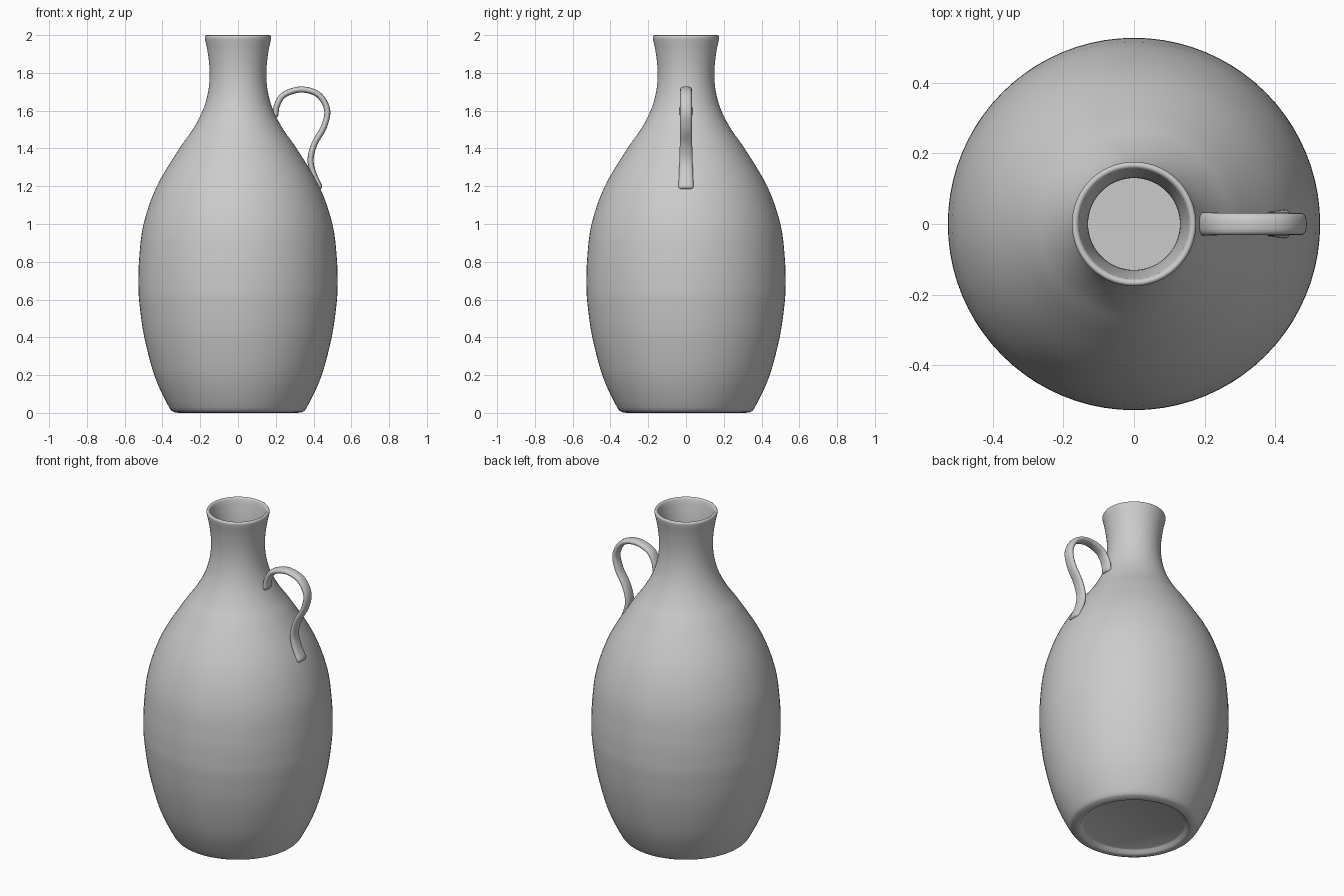
import bpy, bmesh, math
from mathutils import Vector

cube = bpy.data.objects.get("Cube")
if cube:
    bpy.data.objects.remove(cube, do_unlink=True)

clay = bpy.data.materials.new("grey clay")
clay.use_nodes = True
GREY = (0.6, 0.6, 0.6, 1)
clay.diffuse_color = GREY
clay.node_tree.nodes["Principled BSDF"].inputs["Base Color"].default_value = GREY


def spline(points, steps):
    """Smooth Catmull-Rom path through 2D points."""
    p = [Vector(q) for q in points]
    p = [2 * p[0] - p[1]] + p + [2 * p[-1] - p[-2]]
    out = []
    for a, b, c, d in zip(p, p[1:], p[2:], p[3:]):
        for i in range(steps):
            t = i / steps
            out.append(0.5 * (2 * b + (c - a) * t + (2 * a - 5 * b + 4 * c - d) * t * t
                              + (3 * b - a - 3 * c + d) * t ** 3))
    return out + [p[-2]]


def skin(name, rings):
    """Join closed rings of points into a capped smooth skin."""
    bm = bmesh.new()
    loops = [[bm.verts.new(co) for co in ring] for ring in rings]
    n = len(loops[0])
    for lo, hi in zip(loops, loops[1:]):
        for i in range(n):
            j = (i + 1) % n
            bm.faces.new((lo[i], lo[j], hi[j], hi[i]))
    bm.faces.new(loops[0][::-1])
    bm.faces.new(loops[-1])
    bmesh.ops.recalc_face_normals(bm, faces=bm.faces)
    mesh = bpy.data.meshes.new(name)
    bm.to_mesh(mesh)
    bm.free()
    mesh.materials.append(clay)
    obj = bpy.data.objects.new(name, mesh)
    bpy.context.collection.objects.link(obj)
    bpy.ops.object.select_all(action="DESELECT")
    obj.select_set(True)
    bpy.context.view_layer.objects.active = obj
    bpy.ops.object.shade_smooth_by_angle(angle=math.radians(50))
    return obj


def circle(r, z, sides=80):
    return [(r * math.cos(math.tau * i / sides), r * math.sin(math.tau * i / sides), z)
            for i in range(sides)]


# Vessel: recessed foot, outer wall, rounded lip, inner wall and floor
foot = [(0.28, 0.025), (0.29, 0.02), (0.3, 0.004), (0.315, 0)]
outer = spline([(0.335, 0.003), (0.365, 0.03), (0.44, 0.19), (0.496, 0.4), (0.522, 0.58),
                (0.527, 0.68), (0.523, 0.82), (0.5, 1.0), (0.43, 1.2), (0.31, 1.4),
                (0.24, 1.5), (0.187, 1.6), (0.158, 1.7), (0.15, 1.8), (0.159, 1.9),
                (0.175, 1.98)], 4)
lip = [(0.176, 1.99), (0.173, 1.997), (0.167, 2.0), (0.16, 1.997), (0.156, 1.99)]
inner = [(max(r - 0.02, 0.1), max(z, 0.04)) for r, z in reversed(outer[4:-1])]
skin("vessel_body", [circle(r, z) for r, z in foot + [tuple(p) for p in outer] + lip + inner])

# Handle: flattened strap swept along a curved path in the x-z plane
path = spline([(0.198, 1.578), (0.207, 1.63), (0.245, 1.685), (0.335, 1.712), (0.425, 1.685),
               (0.472, 1.605), (0.455, 1.515), (0.405, 1.425), (0.384, 1.34), (0.4, 1.265),
               (0.431, 1.197)], 6)
rings = []
last = len(path) - 1
for k, p in enumerate(path):
    tangent = (path[min(k + 1, last)] - path[max(k - 1, 0)]).normalized()
    normal = Vector((-tangent.y, tangent.x))
    t = k / last
    wide = 0.034 - 0.004 * math.sin(math.pi * t) + 0.006 * t ** 3
    thick = 0.016
    shifts = [(0, 1)]
    if k == 0:
        shifts = [(-0.012, 0.35), (-0.009, 0.75), (0, 1)]
    elif k == last:
        shifts = [(0, 1), (0.009, 0.75), (0.012, 0.35)]
    for along, size in shifts:
        c = p + tangent * along
        ring = []
        for i in range(20):
            a = math.tau * i / 20
            ca, sa = math.cos(a), math.sin(a)
            n = c + normal * thick * size * ca
            y = math.copysign(abs(sa) ** 0.7, sa) * wide * (0.5 + size / 2)
            ring.append((n.x, y, n.y))
        rings.append(ring)
skin("handle", rings)
